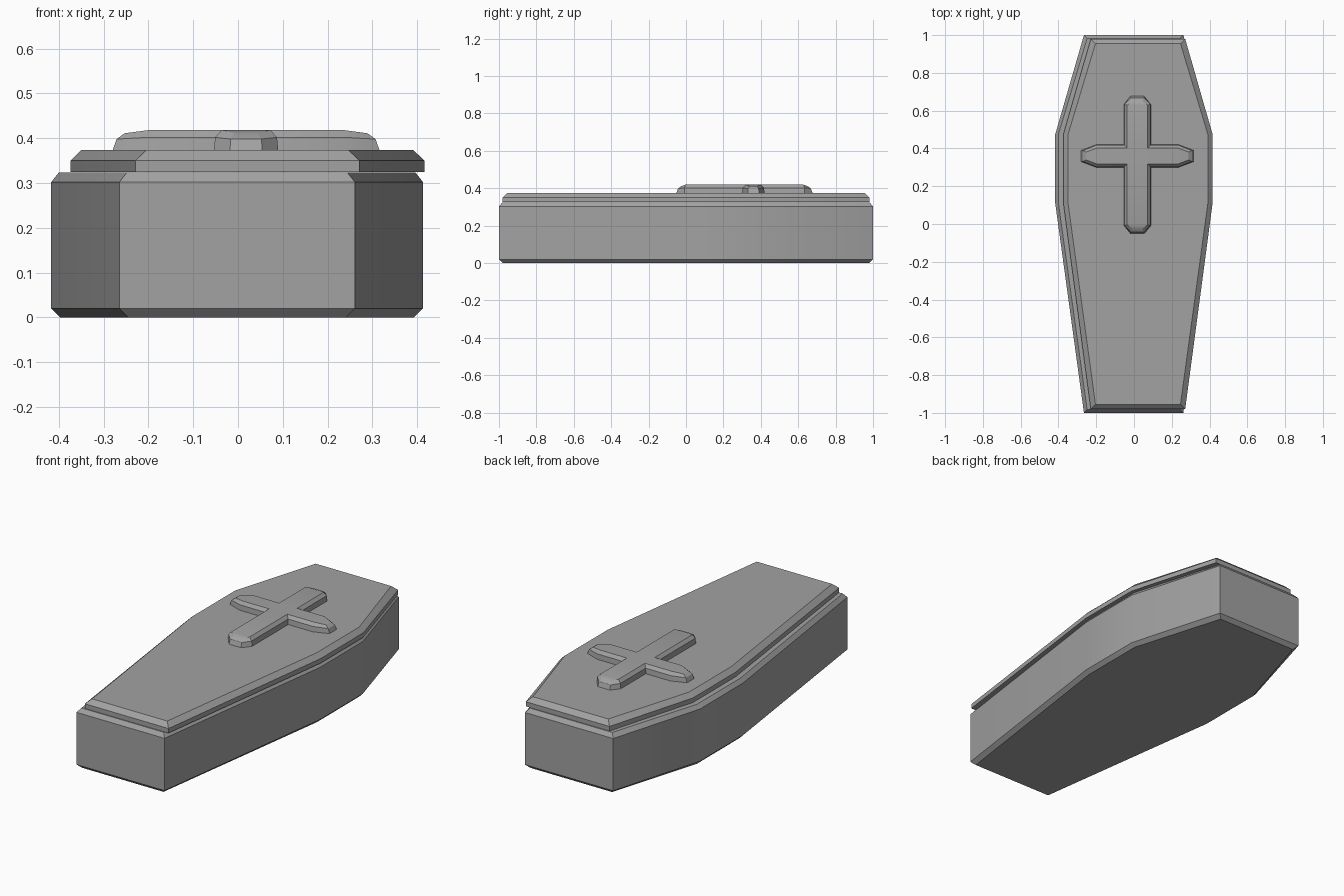
import bpy, bmesh, math

cube = bpy.data.objects.get("Cube")
if cube:
    bpy.data.objects.remove(cube, do_unlink=True)

# Single stone-grey material
grey = bpy.data.materials.new("stone grey")
grey.use_nodes = True
col = (0.36, 0.36, 0.36, 1)
grey.diffuse_color = col
bsdf = next(n for n in grey.node_tree.nodes if n.type == 'BSDF_PRINCIPLED')
bsdf.inputs["Base Color"].default_value = col
bsdf.inputs["Roughness"].default_value = 0.7


def finish(name, bm):
    bmesh.ops.recalc_face_normals(bm, faces=bm.faces)
    me = bpy.data.meshes.new(name)
    bm.to_mesh(me)
    bm.free()
    me.materials.append(grey)
    ob = bpy.data.objects.new(name, me)
    bpy.context.collection.objects.link(ob)
    bpy.ops.object.select_all(action='DESELECT')
    ob.select_set(True)
    bpy.context.view_layer.objects.active = ob
    bpy.ops.object.shade_smooth_by_angle(angle=math.radians(22))
    return ob


def bridge(bm, a, b):
    n = len(a)
    for i in range(n):
        bm.faces.new((a[i], a[(i + 1) % n], b[(i + 1) % n], b[i]))


def coffin_slab(name, cx, end, mid, length, levels):
    """Eight-sided tapering outline stacked through (inset, z) levels."""
    bm = bmesh.new()
    rings = []
    for d, z in levels:
        side = [(end - d, -length + d), (mid - d, 0.11), (mid - d, 0.475), (end - d, length - d)]
        pts = side + [(-x, y) for x, y in reversed(side)]
        rings.append([bm.verts.new((cx + x, y, z)) for x, y in pts])
    for a, b in zip(rings, rings[1:]):
        bridge(bm, a, b)
    bm.faces.new(rings[0])
    bm.faces.new(rings[-1])
    return finish(name, bm)


# Box and the slightly offset lid
coffin_slab("coffin_box", -0.002, 0.263, 0.415, 1.0,
            [(0.02, 0), (0, 0.02), (0, 0.302), (0.017, 0.3235)])
coffin_slab("coffin_lid", 0.021, 0.25, 0.395, 0.98,
            [(0, 0.325), (0, 0.35), (0.025, 0.374)])


# Raised cross with tapered arm ends
def cross_ring(bm, hw, d, tip_cut, taper, z, tip_z):
    cx, cy = 0.018, 0.36
    # direction, arm length, half width, distance from tip to shoulder
    arms = [((1, 0), 0.299, 0.06, 0.08), ((0, 1), 0.318, 0.072, 0.045),
            ((-1, 0), 0.299, 0.06, 0.08), ((0, -1), 0.413, 0.072, 0.045)]
    ring = []
    for (ux, uy), length, half, cut in arms:
        h, tip = half - d, length - tip_cut
        shoulder = length - cut - taper
        nxt = 0.072 - d if ux else 0.06 - d
        pts = [(shoulder, -h, z), (tip, -h * 0.5, tip_z), (tip, h * 0.5, tip_z),
               (shoulder, h, z), (nxt, h, z)]
        for a, b, pz in pts:
            ring.append(bm.verts.new((cx + ux * a - uy * b, cy + uy * a + ux * b, pz)))
    return ring


bm = bmesh.new()
base = cross_ring(bm, 0, 0, 0, 0, 0.37, 0.37)
waist = cross_ring(bm, 0, 0.003, 0.01, 0, 0.402, 0.398)
top = cross_ring(bm, 0, 0.018, 0.028, 0.004, 0.4185, 0.411)
bridge(bm, base, waist)
bridge(bm, waist, top)
for i in range(0, 20, 5):
    bm.faces.new(top[i:i + 4])
    # flat arm top between its shoulders and the crossing corners
    bm.faces.new((top[i], top[i + 3], top[i + 4], top[i - 1]))
bm.faces.new([top[i] for i in (4, 9, 14, 19)])
bm.faces.new(base)
finish("lid_cross", bm)
